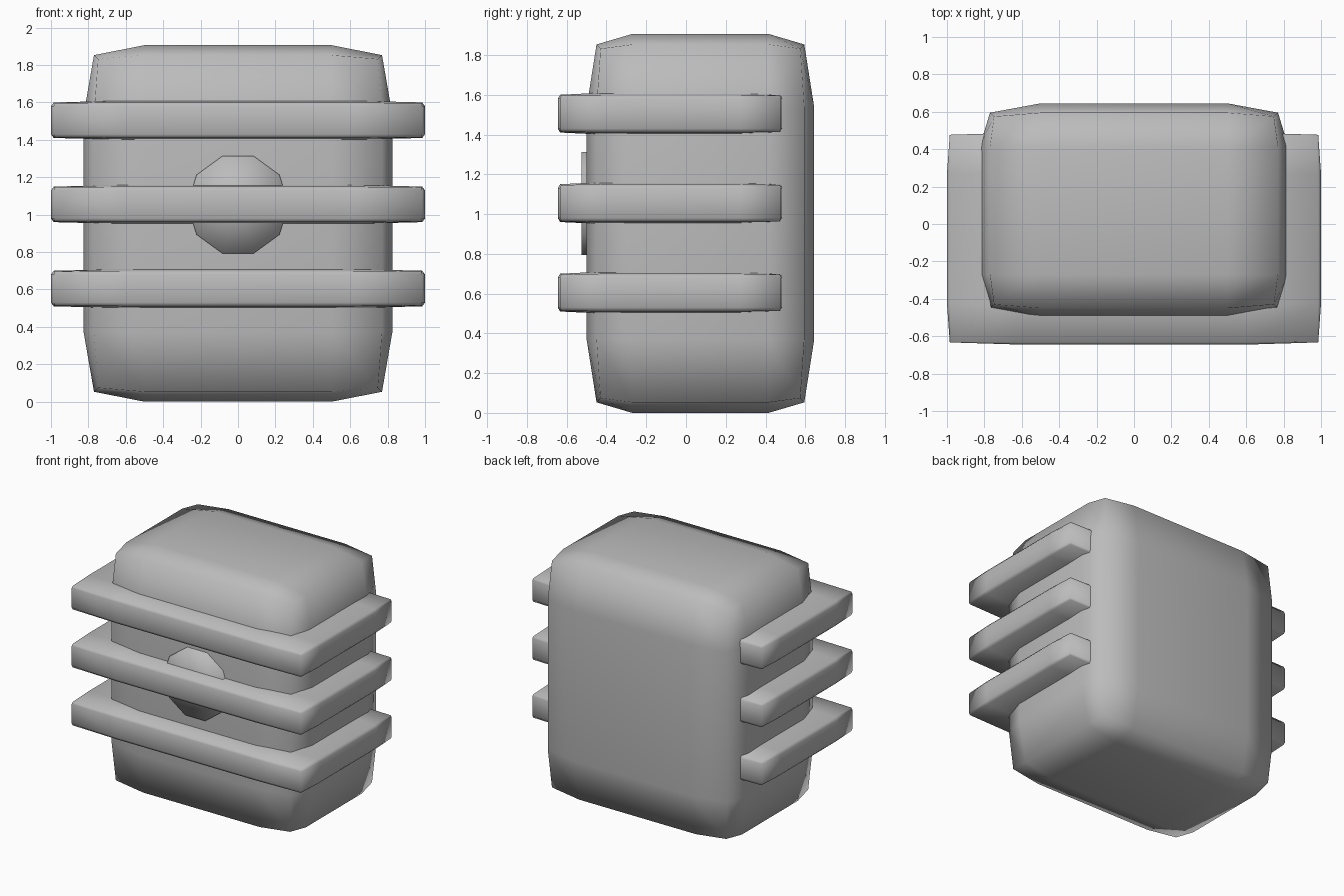
import bpy, bmesh
from math import radians
from mathutils import Matrix

default = bpy.data.objects.get("Cube")
if default:
    bpy.data.objects.remove(default, do_unlink=True)

GREY = (0.5, 0.5, 0.5, 1)
mat = bpy.data.materials.new("plain grey")
mat.use_nodes = True
mat.diffuse_color = GREY
mat.node_tree.nodes["Principled BSDF"].inputs["Base Color"].default_value = GREY


def finish(bm, name):
    """Turn a bmesh into a smooth shaded grey object."""
    bmesh.ops.recalc_face_normals(bm, faces=bm.faces)
    mesh = bpy.data.meshes.new(name)
    bm.to_mesh(mesh)
    bm.free()
    mesh.materials.append(mat)
    mesh.polygons.foreach_set("use_smooth", [True] * len(mesh.polygons))
    obj = bpy.data.objects.new(name, mesh)
    bpy.context.collection.objects.link(obj)
    return obj


def soft_box(name, center, half, margin, drop):
    """Box with one flat panel per side; margin is the width of the rounded
    border and drop is how far the box edges sink below the panels."""
    bm = bmesh.new()
    bmesh.ops.create_cube(bm, size=2)
    bmesh.ops.subdivide_edges(bm, edges=bm.edges, cuts=2, use_grid_fill=True)
    for v in bm.verts:
        outer = [abs(c) > 0.9 for c in v.co]
        sink = (0, 0, 1, 1.4)[sum(outer)]
        for i in range(3):
            sign = 1 if v.co[i] > 0 else -1
            inset = drop[i] * sink if outer[i] else margin[i]
            v.co[i] = center[i] + sign * (half[i] - inset)
    return finish(bm, name)


# Main block
soft_box("body", (0, 0.0725, 0.953), (0.825, 0.5725, 0.953),
         (0.325, 0.23, 0.37), (0.055, 0.05, 0.053))

# Three slats wrapped around the front and sides
for i, name in enumerate(("lower_slat", "middle_slat", "upper_slat")):
    soft_box(name, (0, -0.078, 0.605 + 0.45 * i), (1, 0.567, 0.105),
             (0.4, 0.22, 0.03), (0.015, 0.012, 0.01))

# Ten sided button behind the middle slat
bm = bmesh.new()
bmesh.ops.create_cone(bm, segments=10, radius1=0.273, radius2=0.273, depth=0.12,
                      cap_ends=True, cap_tris=True)
bmesh.ops.transform(
    bm, verts=bm.verts,
    matrix=Matrix.Translation((0, -0.465, 1.053))
    @ Matrix.Rotation(radians(90), 4, "X") @ Matrix.Rotation(radians(90), 4, "Z"))
finish(bm, "front_button")
